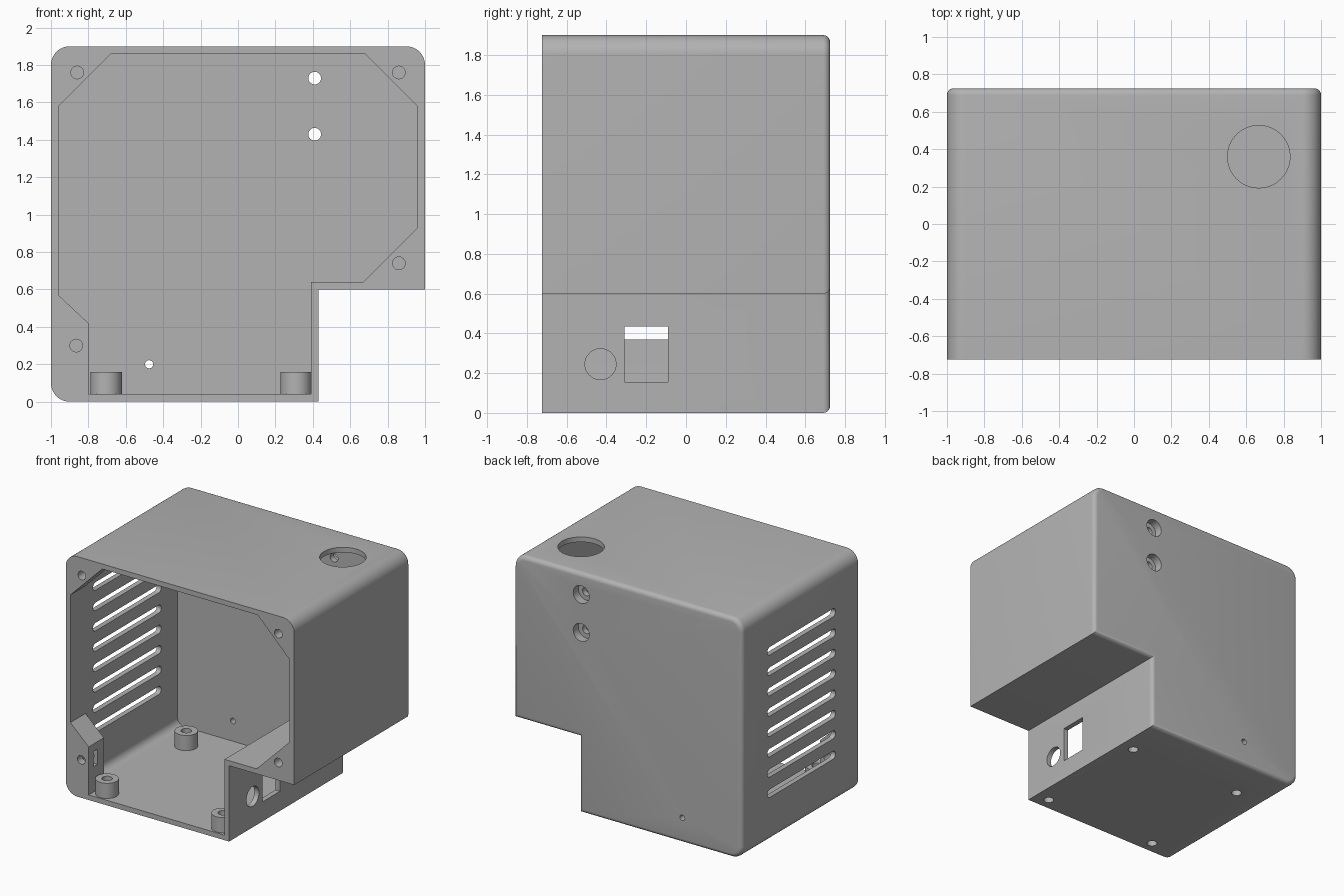
import bpy, bmesh, math
from mathutils import Matrix, Vector

if "Cube" in bpy.data.objects:
    bpy.data.objects.remove(bpy.data.objects["Cube"])

grey = bpy.data.materials.new("matte grey")
grey.use_nodes = True
COLOUR = (0.45, 0.45, 0.45, 1)
grey.diffuse_color = COLOUR
grey.node_tree.nodes["Principled BSDF"].inputs["Base Color"].default_value = COLOUR

FRONT, BACK = -0.725, 0.725
WALL = 0.04
INNER_BACK = 0.615
LUG_BACK = FRONT + 0.19


def finish(bm, name):
    bmesh.ops.recalc_face_normals(bm, faces=bm.faces)
    mesh = bpy.data.meshes.new(name)
    bm.to_mesh(mesh)
    bm.free()
    mesh.materials.append(grey)
    obj = bpy.data.objects.new(name, mesh)
    bpy.context.collection.objects.link(obj)
    return obj


def rounded(corners, steps=10):
    """Turn (x, z, radius) right-angle corners into an outline."""
    pts = []
    for i, (x, z, r) in enumerate(corners):
        p = Vector((x, z))
        if not r:
            pts.append(p)
            continue
        a = (Vector(corners[i - 1][:2]) - p).normalized() * r
        b = (Vector(corners[(i + 1) % len(corners)][:2]) - p).normalized() * r
        for k in range(steps + 1):
            t = k / steps * math.pi / 2
            pts.append(p + a * (1 - math.sin(t)) + b * (1 - math.cos(t)))
    return pts


def prism(name, outline, y0, y1, edge=0):
    """Extrude an x-z outline along y, optionally rounding the rear rim."""
    bm = bmesh.new()
    face = bm.faces.new([bm.verts.new((x, y0, z)) for x, z in outline])
    ext = bmesh.ops.extrude_face_region(bm, geom=[face])["geom"]
    verts = [v for v in ext if isinstance(v, bmesh.types.BMVert)]
    bmesh.ops.translate(bm, verts=verts, vec=(0, y1 - y0, 0))
    bmesh.ops.recalc_face_normals(bm, faces=bm.faces)
    if edge:
        rim = [e for e in bm.edges if all(abs(v.co.y - y1) < 1e-5 for v in e.verts)]
        bmesh.ops.bevel(bm, geom=rim, offset=edge, segments=5, profile=0.5, affect='EDGES')
    return finish(bm, name)


def cylinder(name, centre, r, depth, axis, sides=32):
    rot = {'X': Matrix.Rotation(math.pi / 2, 4, 'Y'),
           'Y': Matrix.Rotation(math.pi / 2, 4, 'X'),
           'Z': Matrix.Identity(4)}[axis]
    bm = bmesh.new()
    bmesh.ops.create_cone(bm, cap_ends=True, segments=sides, radius1=r, radius2=r,
                          depth=depth, matrix=Matrix.Translation(centre) @ rot)
    return finish(bm, name)


def box(name, centre, size):
    bm = bmesh.new()
    bmesh.ops.create_cube(bm, size=1, matrix=Matrix.Translation(centre) @ Matrix.Diagonal((*size, 1)))
    return finish(bm, name)


def slot(name, y0, y1, z, r):
    """Stadium-shaped cutter through the x direction."""
    bm = bmesh.new()
    ring = []
    for cy, start in ((y1, -math.pi / 2), (y0, math.pi / 2)):
        for k in range(9):
            t = start + math.pi * k / 8
            ring.append(bm.verts.new((-1.1, cy + r * math.cos(t), z + r * math.sin(t))))
    ext = bmesh.ops.extrude_face_region(bm, geom=[bm.faces.new(ring)])["geom"]
    bmesh.ops.translate(bm, verts=[v for v in ext if isinstance(v, bmesh.types.BMVert)], vec=(0.2, 0, 0))
    return finish(bm, name)


def combine(target, tool, operation='DIFFERENCE'):
    mod = target.modifiers.new("combine", 'BOOLEAN')
    mod.operation, mod.solver, mod.object = operation, 'EXACT', tool
    bpy.context.view_layer.objects.active = target
    bpy.ops.object.modifier_apply(modifier=mod.name)
    bpy.data.objects.remove(tool)


# Outer shell: an L-shaped block with rounded corners
shell = prism("enclosure_shell", rounded([
    (-1, 0, 0.1), (0.43, 0, 0), (0.43, 0.6, 0), (1, 0.6, 0), (1, 1.9, 0.1), (-1, 1.9, 0.1)]),
    FRONT, BACK, edge=0.035)

# Main cavity behind the screw lugs
R = 0.06
combine(shell, prism("cavity", rounded([
    (-0.96, WALL, R), (0.39, WALL, 0), (0.39, 0.64, 0),
    (0.96, 0.64, 0), (0.96, 1.86, R), (-0.96, 1.86, R)]), LUG_BACK, INNER_BACK))

# Front opening, leaving a lug at four corners
combine(shell, prism("opening", [
    (-0.80, WALL), (0.39, WALL), (0.39, 0.64), (0.67, 0.64), (0.96, 0.93), (0.96, 1.58),
    (0.68, 1.86), (-0.68, 1.86), (-0.96, 1.58), (-0.96, 0.57), (-0.80, 0.42)], FRONT - 0.1, LUG_BACK + 0.05))

# Lug screw holes and the nut pocket in the lower one
for x, z in ((-0.86, 1.76), (0.86, 1.76), (0.86, 0.74), (-0.865, 0.30)):
    combine(shell, cylinder("lug_hole", (x, FRONT + 0.1, z), 0.034, 0.3, 'Y', 24))
combine(shell, box("nut_pocket", (-0.85, FRONT + 0.085, 0.30), (0.14, 0.05, 0.12)))

# Board standoffs with screw holes through the floor
for x in (-0.705, 0.31):
    for y in (-0.63, 0.36):
        combine(shell, cylinder("standoff", (x, y, 0.09), 0.084, 0.14, 'Z'), 'UNION')
        combine(shell, cylinder("standoff_hole", (x, y, 0.1), 0.038, 0.4, 'Z', 24))

# Ventilation slots in the right wall
for i in range(8):
    combine(shell, slot("vent", -0.41, 0.38, 0.402 + 0.161 * i, 0.032))

# Round opening in the roof
combine(shell, cylinder("roof_hole", (0.667, 0.36, 1.9), 0.167, 0.2, 'Z', 48))

# Counterbored mounting holes and a pinhole in the back wall
for z in (1.43, 1.73):
    combine(shell, cylinder("mount_hole", (0.41, 0.7, z), 0.034, 0.4, 'Y', 24))
    combine(shell, cylinder("mount_counterbore", (0.41, BACK, z), 0.07, 0.13, 'Y'))
combine(shell, cylinder("pinhole", (-0.475, 0.7, 0.2), 0.022, 0.4, 'Y', 20))

# Connector openings in the side of the step
combine(shell, cylinder("round_port", (0.41, -0.43, 0.245), 0.078, 0.2, 'X'))
combine(shell, box("square_port", (0.41, -0.2, 0.295), (0.2, 0.22, 0.28)))

# Smooth the rounded parts, keep edges crisp
bpy.ops.object.select_all(action='DESELECT')
shell.select_set(True)
bpy.context.view_layer.objects.active = shell
bpy.ops.object.shade_smooth_by_angle(angle=math.radians(30))
